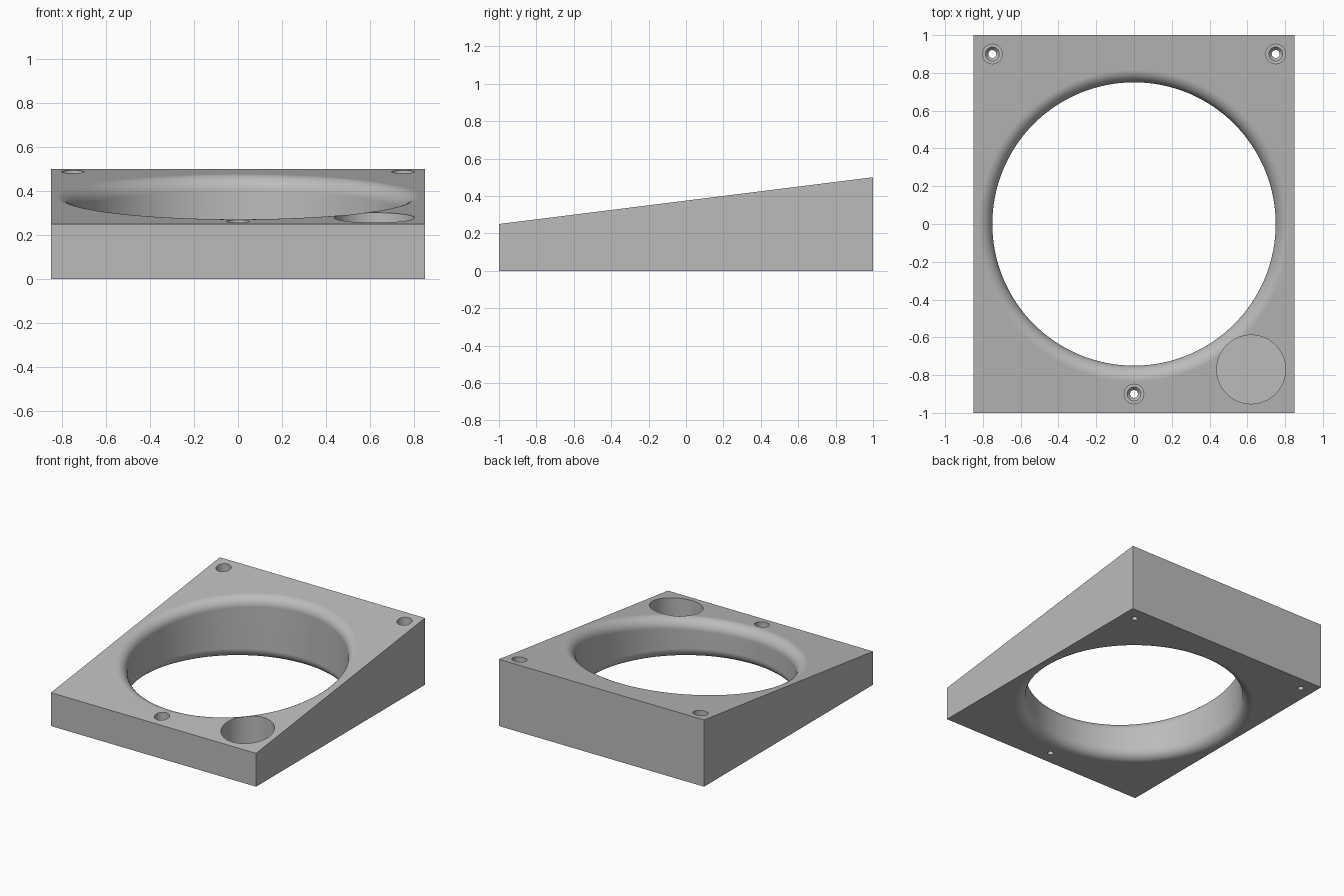
import bpy, bmesh, math
from mathutils import Vector

if "Cube" in bpy.data.objects:
    bpy.data.objects.remove(bpy.data.objects["Cube"], do_unlink=True)

HALF_X, HALF_Y = 0.85, 1.0
BORE, FILLET = 0.75, 0.075
SLOPE = 0.125
SIDES, STEPS = 128, 10

grey = bpy.data.materials.new("plain_grey")
grey.use_nodes = True
grey.diffuse_color = (0.5, 0.5, 0.5, 1)
grey.node_tree.nodes["Principled BSDF"].inputs["Base Color"].default_value = grey.diffuse_color


def top_z(y):
    return 0.375 + SLOPE * y


def make_object(name, bm):
    bmesh.ops.recalc_face_normals(bm, faces=bm.faces)
    mesh = bpy.data.meshes.new(name)
    bm.to_mesh(mesh)
    bm.free()
    mesh.materials.append(grey)
    obj = bpy.data.objects.new(name, mesh)
    bpy.context.collection.objects.link(obj)
    return obj


def rolled_edge(center, start, end):
    """Points of a rolling-ball fillet from one contact direction to the other."""
    angle = start.angle(end)
    points = []
    for i in range(STEPS + 1):
        t = i / STEPS
        d = (start * math.sin((1 - t) * angle) + end * math.sin(t * angle)) / math.sin(angle)
        points.append(center + d * FILLET)
    return points


# Wedge body: one closed section per direction around the bore
up = Vector((0, -SLOPE, 1)).normalized()
down = Vector((0, 0, -1))
corner = math.atan2(HALF_Y, HALF_X)
bm = bmesh.new()
sections = []
for i in range(SIDES):
    a = 2 * math.pi * i / SIDES
    out = Vector((math.cos(a), math.sin(a), 0))
    reach = min(HALF_X / max(abs(out.x), 1e-9), HALF_Y / max(abs(out.y), 1e-9))
    rim = out * reach
    # Snap the direction closest to each corner onto it
    if abs(math.atan2(abs(out.y), abs(out.x)) - corner) < math.pi / SIDES:
        rim = Vector((math.copysign(HALF_X, out.x), math.copysign(HALF_Y, out.y), 0))
    ball = out * (BORE + FILLET)
    upper = Vector((ball.x, ball.y, top_z(ball.y) - FILLET / up.z))
    lower = Vector((ball.x, ball.y, FILLET))
    points = [Vector((rim.x, rim.y, top_z(rim.y)))]
    points += rolled_edge(upper, up, -out) + rolled_edge(lower, -out, down)
    points.append(rim)
    sections.append([bm.verts.new(p) for p in points])

for i, here in enumerate(sections):
    there = sections[(i + 1) % SIDES]
    for j in range(len(here)):
        k = (j + 1) % len(here)
        bm.faces.new((here[j], here[k], there[k], there[j]))
body = make_object("wedge_body", bm)


def lathe_cutter(name, x, y, profile, sides):
    """Closed solid of revolution from (radius, z) pairs, used for drilling."""
    bm = bmesh.new()
    rings = []
    for r, z in profile:
        rings.append([bm.verts.new((x + r * math.cos(2 * math.pi * i / sides),
                                    y + r * math.sin(2 * math.pi * i / sides), z))
                      for i in range(sides)])
    for low, high in zip(rings, rings[1:]):
        for i in range(sides):
            k = (i + 1) % sides
            bm.faces.new((low[i], low[k], high[k], high[i]))
    bm.faces.new(rings[0])
    bm.faces.new(rings[-1])
    cutter = make_object(name, bm)
    cutter.hide_render = True
    return cutter


# Screw holes: narrow shaft, countersink and wide head bore
SCREW = [(0.021, -0.1), (0.021, 0.08), (0.037, 0.1), (0.052, 0.1), (0.052, 0.7)]
cutters = [lathe_cutter("screw_cutter", x, y, SCREW, 32)
           for x, y in ((-0.75, 0.9), (0.75, 0.9), (0, -0.9))]
# Round blind pocket in the front left corner
cutters.append(lathe_cutter("pocket_cutter", 0.62, -0.77, [(0.182, 0.05), (0.182, 0.7)], 64))

bpy.ops.object.select_all(action="DESELECT")
bpy.context.view_layer.objects.active = body
body.select_set(True)
for cutter in cutters:
    cut = body.modifiers.new("drill", "BOOLEAN")
    cut.operation = "DIFFERENCE"
    cut.solver = "EXACT"
    cut.object = cutter
    bpy.ops.object.modifier_apply(modifier=cut.name)
    bpy.data.objects.remove(cutter, do_unlink=True)

# Smooth curved walls, crisp edges, flat planes
bpy.ops.object.shade_smooth_by_angle(angle=math.radians(30))
flatten = body.modifiers.new("flat_planes", "WEIGHTED_NORMAL")
flatten.keep_sharp = True
